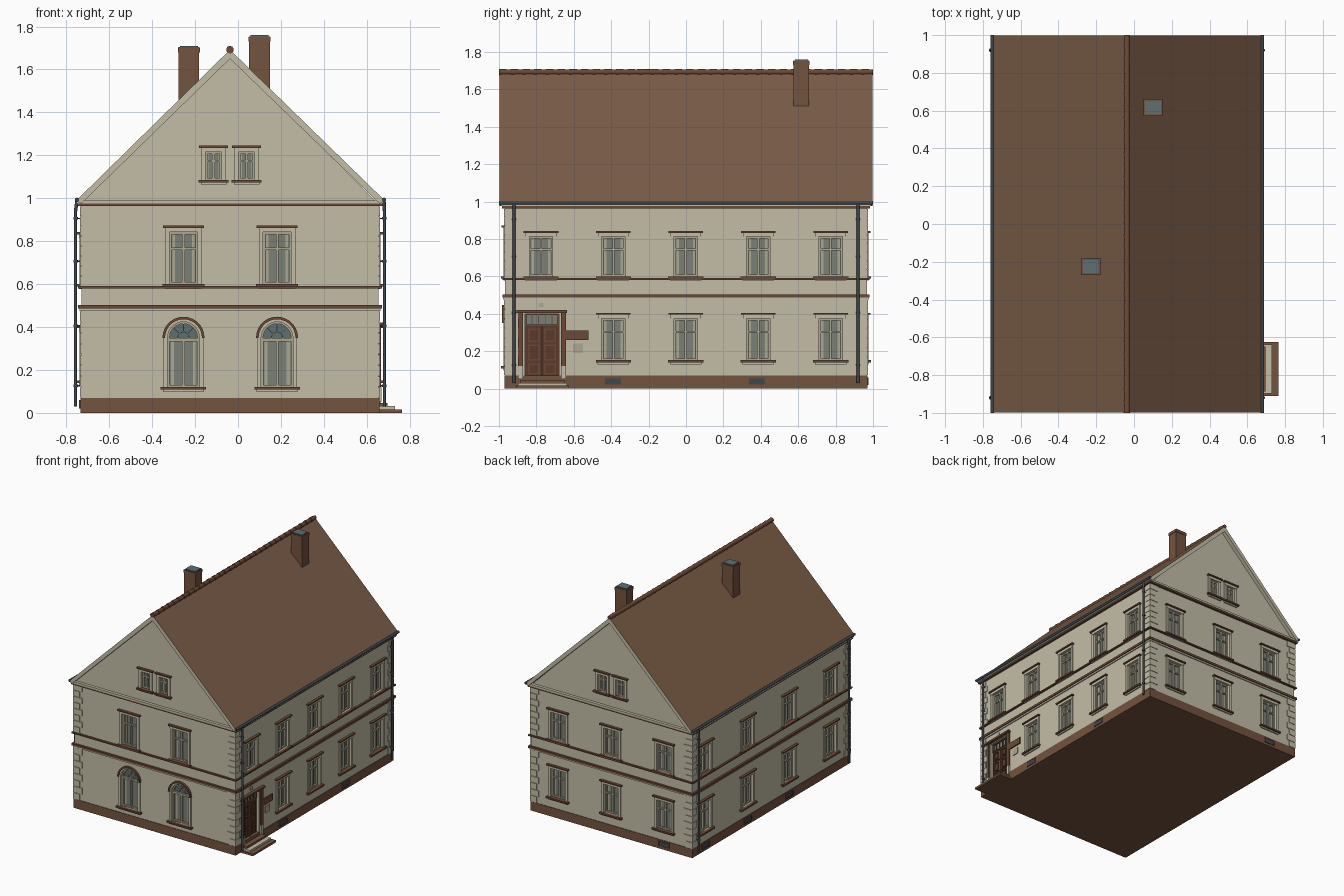
import bpy, bmesh
from math import sin, cos, pi
from mathutils import Vector, Matrix

if "Cube" in bpy.data.objects:
    bpy.data.objects.remove(bpy.data.objects["Cube"])

def material(name, *rgb):
    col = [((c / 255 + 0.055) / 1.055) ** 2.4 for c in rgb] + [1]
    m = bpy.data.materials.new(name)
    m.use_nodes = True
    m.diffuse_color = col
    m.node_tree.nodes["Principled BSDF"].inputs["Base Color"].default_value = col
    return m

PLASTER = material("cream plaster", 196, 189, 167)
ROOF = material("roof tile brown", 122, 92, 71)
BRICK = material("brick brown", 116, 83, 63)
TRIM = material("dark brown trim", 108, 73, 54)
DOOR = material("door wood", 92, 58, 42)
GLASS = material("grey green glass", 122, 128, 118)
SKY = material("blue grey glass", 94, 112, 116)
FRAME = material("pale frame", 172, 167, 148)
METAL = material("dark zinc", 62, 72, 80)

# Wall planes: local u along the wall, d outward, z up
XL, XR, Y = -0.73, 0.655, 0.967
CX = (XL + XR) / 2
WALLS = {
    "front": lambda u, d, z: (u, -Y - d, z),
    "back": lambda u, d, z: (u, Y + d, z),
    "right": lambda u, d, z: (XR + d, u, z),
    "left": lambda u, d, z: (XL - d, u, z),
    "world": lambda u, d, z: (u, d, z),
}
parts = {}

def mesh(name, mat):
    return parts.setdefault(name, (bmesh.new(), mat))[0]

def prism(name, mat, wall, pts, d0, d1):
    """Extrude a (u, z) outline from depth d0 to d1."""
    bm, f = mesh(name, mat), WALLS[wall]
    a = [bm.verts.new(f(u, d0, z)) for u, z in pts]
    b = [bm.verts.new(f(u, d1, z)) for u, z in pts]
    bm.faces.new(a)
    bm.faces.new(b[::-1])
    for i in range(len(a)):
        j = (i + 1) % len(a)
        bm.faces.new((a[i], b[i], b[j], a[j]))

def box(name, mat, wall, u0, u1, d0, d1, z0, z1):
    prism(name, mat, wall, [(u0, z0), (u1, z0), (u1, z1), (u0, z1)], d0, d1)

def ring(name, mat, wall, u0, u1, d0, d1, z0, z1, t):
    """Rectangular border of width t inside the given bounds."""
    for a, b in ((u0, u0 + t), (u1 - t, u1)):
        box(name, mat, wall, a, b, d0, d1, z0, z1)
    for a, b in ((z0, z0 + t), (z1 - t, z1)):
        box(name, mat, wall, u0 + t, u1 - t, d0, d1, a, b)

def polar(u, z, r, a):
    return (u + r * cos(a), z + r * sin(a))

def arc_band(name, mat, wall, u, z, r0, r1, d0, d1, n=14):
    for i in range(n):
        a, b = pi * i / n, pi * (i + 1) / n
        prism(name, mat, wall, [polar(u, z, r0, a), polar(u, z, r1, a),
                                polar(u, z, r1, b), polar(u, z, r0, b)], d0, d1)

def rod(name, mat, p, q, r, r2=None, n=10):
    p, q = Vector(p), Vector(q)
    rot = (q - p).to_track_quat("Z", "Y").to_matrix().to_4x4()
    res = bmesh.ops.create_cone(mesh(name, mat), cap_ends=True, segments=n, radius1=r,
                                radius2=r2 or r, depth=(q - p).length,
                                matrix=Matrix.Translation((p + q) / 2) @ rot)
    for face in {f for v in res["verts"] for f in v.link_faces}:
        face.smooth = len(face.verts) == 4

def window(wall, u, z0, z1, w, arch=False):
    h, sash = w / 2, -0.024
    top = z1 + h if arch else z1
    # recess cut in the wall
    outline = [(u - h, z0), (u + h, z0)]
    outline += [polar(u, z1, h, pi * i / 14) for i in range(15)] if arch else [(u + h, z1), (u - h, z1)]
    prism("cutter", PLASTER, wall, outline, -0.03, 0.03)
    # glass, curtains and sashes
    box("window_glass", GLASS, wall, u - h, u + h, -0.032, -0.026, z0, z1)
    bar = z1 - 0.012 if arch else z0 + (z1 - z0) * 0.68
    for s in (-1, 1):
        c = u + s * h * 0.7
        box("curtains", FRAME, wall, c - h * 0.1, c + h * 0.1, -0.027, -0.0245, z0, z1)
    ring("window_sashes", FRAME, wall, u - h, u + h, -0.027, -0.012, z0, z1, 0.01)
    box("window_sashes", FRAME, wall, u - 0.006, u + 0.006, sash, -0.01, z0, z1)
    box("window_sashes", FRAME, wall, u - h, u + h, sash, -0.011, bar - 0.005, bar + 0.005)
    # moulded surround, hood and sill
    for s in (-1, 1):
        a, b = sorted((u + s * h, u + s * (h + 0.02)))
        box("window_surrounds", PLASTER, wall, a, b, -0.005, 0.008, z0, z1)
    box("window_sills", TRIM, wall, u - h - 0.032, u + h + 0.032, -0.02, 0.022, z0 - 0.012, z0)
    box("window_surrounds", PLASTER, wall, u - h - 0.022, u + h + 0.022, -0.01, 0.01, z0 - 0.022, z0 - 0.012)
    if arch:
        half = [polar(u, z1, h, pi * i / 14) for i in range(15)]
        prism("arch_glass", SKY, wall, half, -0.032, -0.026)
        arc_band("window_sashes", FRAME, wall, u, z1, h - 0.009, h, -0.027, -0.012)
        arc_band("window_sashes", FRAME, wall, u, z1, 0.024, 0.029, -0.027, -0.016)
        for a in (pi / 4, pi / 2, 3 * pi / 4):
            prism("window_sashes", FRAME, wall, [polar(u, z1, 0.028, a - 0.08), polar(u, z1, h, a - 0.03),
                  polar(u, z1, h, a + 0.03), polar(u, z1, 0.028, a + 0.08)], -0.027, -0.016)
        arc_band("arch_surrounds", PLASTER, wall, u, z1, h, h + 0.012, -0.005, 0.008)
        arc_band("arch_hoods", TRIM, wall, u, z1, h + 0.012, h + 0.024, -0.005, 0.016)
    else:
        box("window_surrounds", PLASTER, wall, u - h - 0.02, u + h + 0.02, -0.005, 0.01, top, top + 0.02)
        box("window_hoods", TRIM, wall, u - h - 0.03, u + h + 0.03, -0.005, 0.02, top + 0.02, top + 0.03)

# Windows on every side
for u in (-0.254, 0.182):
    window("front", u, 0.12, 0.35, 0.148, arch=True)
    window("front", u, 0.6, 0.842, 0.13)
for u in (-0.49, CX, 0.42):
    window("back", u, 0.152, 0.375, 0.125)
    window("back", u, 0.6, 0.812, 0.125)
for wall in ("front", "back"):
    for u in (-0.114, 0.04):
        window(wall, u, 1.085, 1.215, 0.075)
for i in range(5):
    u = -0.775 + i * 0.387
    window("right", u, 0.6, 0.812, 0.125)
    if i:
        window("right", u, 0.152, 0.375, 0.125)
for u in (0.81, 0.29, -0.22, -0.73):
    window("left", u, 0.152, 0.375, 0.125)
    window("left", u, 0.6, 0.812, 0.125)

# Entrance: recess, panelled double door, fanlight and portal
D0, D1 = -0.86, -0.68
DC = (D0 + D1) / 2
box("cutter", PLASTER, "right", D0, D1, -0.03, 0.03, 0.055, 0.4)
box("door", DOOR, "right", D0, D1, -0.032, -0.02, 0.055, 0.335)
for s in (-1, 1):
    for z, h in ((0.075, 0.06), (0.15, 0.085), (0.25, 0.07)):
        c = DC + s * 0.043
        ring("door_mouldings", TRIM, "right", c - 0.033, c + 0.033, -0.022, -0.013, z, z + h, 0.008)
        box("door_panels", DOOR, "right", c - 0.018, c + 0.018, -0.022, -0.014, z + 0.015, z + h - 0.015)
box("door_mouldings", TRIM, "right", DC - 0.005, DC + 0.005, -0.022, -0.01, 0.055, 0.335)
box("fanlight_glass", GLASS, "right", D0, D1, -0.032, -0.026, 0.335, 0.4)
ring("fanlight_bars", TRIM, "right", D0, D1, -0.028, -0.015, 0.335, 0.4, 0.007)
for i in range(1, 5):
    u = D0 + (D1 - D0) * i / 5
    box("fanlight_bars", TRIM, "right", u - 0.002, u + 0.002, -0.028, -0.018, 0.335, 0.4)
for a, b in ((D0 - 0.038, D0 - 0.012), (D1 + 0.012, D1 + 0.038)):
    box("door_pilasters", TRIM, "right", a, b, -0.005, 0.012, 0.12, 0.405)
    box("door_plinths", PLASTER, "right", a, b, -0.005, 0.014, 0.05, 0.12)
box("door_header", TRIM, "right", D0 - 0.045, D1 + 0.045, -0.005, 0.024, 0.405, 0.42)
for k, mat in enumerate((BRICK, PLASTER, BRICK)):
    box("entrance_step_%d" % (k + 1), mat, "right", -0.91 + k * 0.012, -0.625 - k * 0.012,
        -0.01, 0.11 - k * 0.034, k * 0.015, k * 0.015 + 0.016)

# Wall plates beside the door
box("wall_sign", TRIM, "right", -0.645, -0.52, -0.002, 0.009, 0.26, 0.31)
box("notice_plate", FRAME, "right", -0.605, -0.55, -0.002, 0.006, 0.19, 0.24)
box("number_plate", FRAME, "right", -0.788, -0.762, -0.002, 0.006, 0.435, 0.457)

# Main walls with gables
APEX = 1.66
prism("walls", PLASTER, "world", [(XL, 0.01), (XR, 0.01), (XR, 0.975), (CX, APEX), (XL, 0.975)], -Y, Y)

# Plinth, string courses and cornice running round the house
for name, mat, z0, z1, out in (("plinth", BRICK, 0, 0.07, 0.004), ("lower_string", TRIM, 0.486, 0.503, 0.015),
                               ("lower_fillet", PLASTER, 0.474, 0.486, 0.008), ("upper_string", TRIM, 0.58, 0.59, 0.015),
                               ("frieze", TRIM, 0.963, 0.975, 0.018), ("cornice", PLASTER, 0.975, 0.99, 0.022)):
    box(name, mat, "world", XL - out, XR + out, -Y - out, Y + out, z0, z1)

# Basement vents
for wall, spots in (("right", (-0.39, 0.38)), ("left", (0.81, 0.29, -0.22)), ("back", (-0.49,))):
    for u in spots:
        ring("vent_frames", TRIM, wall, u - 0.046, u + 0.046, 0, 0.01, 0.02, 0.06, 0.005)
        box("vents", METAL, wall, u - 0.041, u + 0.041, 0, 0.008, 0.025, 0.055)

# Toothed corner quoins, wrapping both faces of each corner
for x, sx in ((XL, 1), (XR, -1)):
    for y, sy in ((-Y, 1), (Y, -1)):
        for base, top in ((0.07, 0.474), (0.59, 0.963)):
            step = (top - base) / 8
            for i in range(8):
                wx, wy = (0.068, 0.05) if i % 2 else (0.05, 0.068)
                box("corner_quoins", PLASTER, "world", x - sx * 0.006, x + sx * wx,
                    y - sy * 0.006, y + sy * wy, base + i * step + 0.0015, base + (i + 1) * step - 0.0015)

# Roof slab with cream verges
EL, ER, EZ, RZ, T = -0.75, 0.68, 0.985, 1.692, 0.042
prism("roof", ROOF, "world", [(EL, EZ), (EL, EZ + 0.008), (CX, RZ), (ER, EZ + 0.008), (ER, EZ),
                              (ER - 0.02, EZ - 0.01), (CX, RZ - T), (EL + 0.02, EZ - 0.01)], -0.997, 0.997)

# Ridge tiles
for i in range(32):
    y = -1 + i / 16
    rod("ridge_tiles", TRIM, (CX, y, RZ), (CX, y + 1 / 16, RZ), 0.018, 0.014)

# Chimneys with zinc tops
for k, (x, y, z0, z1) in enumerate(((-0.229, -0.225, 1.4, 1.71), (0.1, 0.617, 1.47, 1.76))):
    name = "chimney_%d" % (k + 1)
    box(name, BRICK, "world", x - 0.048, x + 0.048, y - 0.041, y + 0.041, z0, z1 - 0.006)
    box(name, BRICK, "world", x - 0.051, x + 0.051, y - 0.044, y + 0.044, z1 - 0.03, z1 - 0.008)
    box("chimney_tops", SKY, "world", x - 0.042, x + 0.042, y - 0.035, y + 0.035, z1 - 0.01, z1)

# Gutters and downpipes
for x, wx, s in ((EL, XL, -1), (ER, XR, 1)):
    rod("gutters", METAL, (x, -1, 0.993), (x, 1, 0.993), 0.01)
    px = wx + s * 0.027
    for y in (-0.92, 0.92):
        rod("downpipes", METAL, (x, y, 0.99), (px, y, 0.94), 0.008)
        rod("downpipes", METAL, (px, y, 0.945), (px, y, 0.03), 0.008)
        for z in (0.12, 0.4, 0.7, 0.9):
            rod("pipe_brackets", METAL, (px, y, z), (px, y, z + 0.012), 0.011)
            rod("pipe_brackets", METAL, (wx, y, z + 0.006), (px, y, z + 0.006), 0.003, n=6)

# Turn every part into an object
for name, (bm, mat) in parts.items():
    bmesh.ops.recalc_face_normals(bm, faces=bm.faces)
    data = bpy.data.meshes.new(name)
    data.materials.append(mat)
    if name == "roof":
        data.materials.append(PLASTER)
        for f in bm.faces:
            f.material_index = int(abs(f.normal.y) > 0.9 or f.normal.z < -0.1)
    bm.to_mesh(data)
    bm.free()
    bpy.context.collection.objects.link(bpy.data.objects.new(name, data))

# Cut the window and door recesses
walls, cutter = bpy.data.objects["walls"], bpy.data.objects["cutter"]
cutter.hide_render = True
mod = walls.modifiers.new("openings", "BOOLEAN")
mod.object, mod.operation, mod.solver = cutter, "DIFFERENCE", "EXACT"
bpy.context.view_layer.update()
cut = bpy.data.meshes.new_from_object(walls.evaluated_get(bpy.context.evaluated_depsgraph_get()))
walls.modifiers.clear()
walls.data = cut
bpy.data.objects.remove(cutter)
